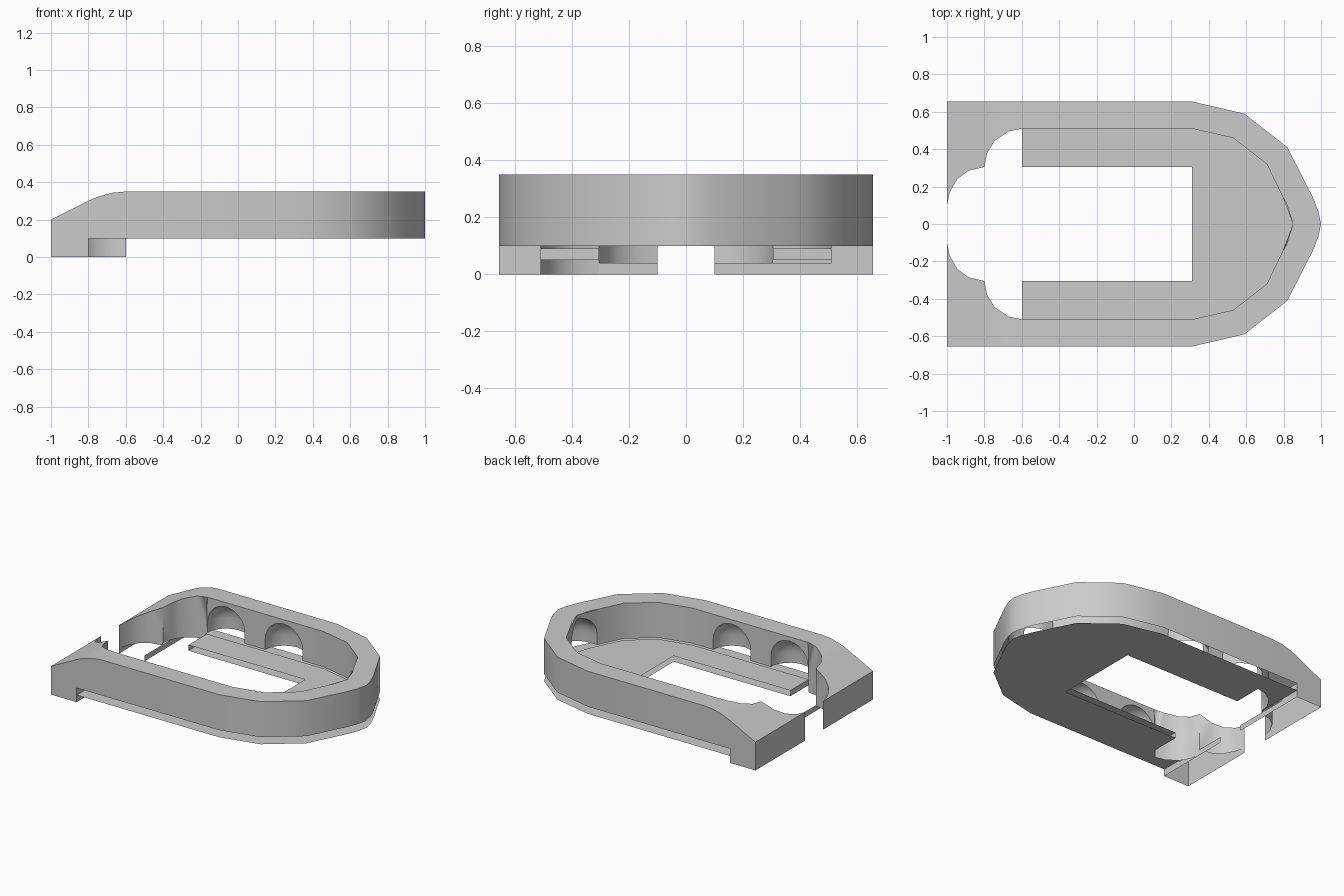
import bpy, bmesh, math
from mathutils import Vector

cube = bpy.data.objects.get("Cube")
if cube:
    bpy.data.objects.remove(cube, do_unlink=True)

grey = bpy.data.materials.new("light_grey")
grey.use_nodes = True
COLOUR = (0.6, 0.6, 0.6, 1)
grey.diffuse_color = COLOUR
grey.node_tree.nodes["Principled BSDF"].inputs["Base Color"].default_value = COLOUR

# Half outlines (y >= 0); the other half is mirrored
SIDE, INNER, TOP, BASE = 0.655, 0.51, 0.35, 0.1
outer_nose = [(0.31, SIDE), (0.59, 0.59), (0.82, 0.41), (0.955, 0.145), (0.985, 0.07), (1, 0)]
inner_nose = [(0.31, INNER), (0.53, 0.46), (0.71, 0.32), (0.795, 0.145), (0.815, 0.11), (0.85, 0)]
big_arc = [(-0.6, INNER), (-0.67, 0.495), (-0.745, 0.445), (-0.785, 0.38), (-0.8, 0.305)]
small_arc = [(-0.8, 0.305), (-0.885, 0.285), (-0.945, 0.24), (-0.985, 0.17), (-1, 0.1)]
R, SPRING = 0.145, 0.175          # pocket radius and arch spring height
POCKETS = (-0.45, 0.0)


def height(x):
    """Top height: flat, then rounding into a straight slope."""
    d = max(0, -0.6 - x)
    return TOP - 1.25 * d * d if d < 0.2 else TOP - 0.05 - 0.5 * (d - 0.2)


def top_of(path):
    return [(x, y, height(x)) for x, y in path]


def at(path, z):
    return [(p[0], p[1], z) for p in path]


def strip(bm, low, high):
    """Quads joining two rows of points."""
    a = [bm.verts.new(p) for p in low]
    b = [bm.verts.new(p) for p in high]
    for i in range(len(a) - 1):
        bm.faces.new((a[i], a[i + 1], b[i + 1], b[i]))


def polygon(bm, pts):
    bm.faces.new([bm.verts.new(p) for p in pts])


def finish(name, bm, mirror=True):
    bmesh.ops.remove_doubles(bm, verts=bm.verts, dist=0.0005)
    bmesh.ops.dissolve_degenerate(bm, edges=bm.edges, dist=0.0002)
    bmesh.ops.recalc_face_normals(bm, faces=bm.faces)
    mesh = bpy.data.meshes.new(name)
    bm.to_mesh(mesh)
    bm.free()
    mesh.materials.append(grey)
    ob = bpy.data.objects.new(name, mesh)
    bpy.context.collection.objects.link(ob)
    bpy.ops.object.select_all(action='DESELECT')
    ob.select_set(True)
    bpy.context.view_layer.objects.active = ob
    bpy.ops.object.shade_smooth_by_angle(angle=math.radians(35))
    if mirror:
        m = ob.modifiers.new("mirror", 'MIRROR')
        m.use_axis = (False, True, False)
    return ob


# Outer wall, with the flat end and the foot reaching the ground
bm = bmesh.new()
slope = [(p[0], SIDE) for p in big_arc]
foot = [(p[0], SIDE) for p in small_arc]
sides = slope[::-1] + outer_nose
strip(bm, at(sides, BASE), top_of(sides))
strip(bm, at(foot, 0), top_of(foot))
end = [(-1, SIDE), (-1, 0.1)]
strip(bm, at(end, 0), top_of(end))
finish("outer_wall", bm)

# Top rim: flat ring plus sloping ends
bm = bmesh.new()
polygon(bm, at([(-0.6, SIDE)] + outer_nose + inner_nose[::-1] + [(-0.6, INNER)], TOP))
for arc in (big_arc, small_arc):
    strip(bm, top_of(arc), top_of([(p[0], SIDE) for p in arc]))
finish("top_rim", bm)

# Inner wall, with arched openings for the pockets
bm = bmesh.new()
STEPS = 12


def arch(steps=STEPS, full=math.pi):
    for i in range(steps + 1):
        a = full * i / steps
        yield R * math.cos(a), SPRING + R * math.sin(a)


edges = [-0.6]
for c in POCKETS:
    edges += [c - R, c + R]
    row = [(c + u, INNER, z) for u, z in arch()]
    strip(bm, row, at(row, TOP))
edges.append(0.31)
for x0, x1 in zip(edges[::2], edges[1::2]):
    part = [(x0, INNER), (x1, INNER)]
    strip(bm, at(part, BASE), at(part, TOP))
strip(bm, at(inner_nose[:4], BASE), at(inner_nose[:4], TOP))
nose_arch = [(0.85 - 0.055 * u / R, u, z) for u, z in arch(STEPS // 2, math.pi / 2)]
strip(bm, nose_arch, at(nose_arch, TOP))
strip(bm, at(big_arc, 0.05), top_of(big_arc))
strip(bm, at(small_arc, 0.035), top_of(small_arc))
finish("inner_wall", bm)


# Domed pockets sunk into the wall
def pocket(bm, centre, along, outward, turn):
    def ring(lat):
        pts = []
        for i in range(STEPS + 1):
            a = turn * i / STEPS
            p = centre + (along * math.cos(a) + outward * math.sin(a)) * R * math.cos(lat)
            pts.append((p.x, p.y, SPRING + R * math.sin(lat)))
        return pts
    strip(bm, at(ring(0), BASE), ring(0))
    for k in range(6):
        strip(bm, ring(math.pi / 12 * k), ring(math.pi / 12 * (k + 1)))


bm = bmesh.new()
X, Y = Vector((1, 0, 0)), Vector((0, 1, 0))
for c in POCKETS:
    pocket(bm, Vector((c, INNER, 0)), X, Y, math.pi)
finish("side_pockets", bm)

bm = bmesh.new()
pocket(bm, Vector((0.85, 0, 0)), Y, X, math.pi / 2)
flat_arch = [(0.85, y, z) for x, y, z in nose_arch]
strip(bm, nose_arch, flat_arch)
strip(bm, [nose_arch[0], flat_arch[0]], at([nose_arch[0], flat_arch[0]], BASE))
finish("nose_pocket", bm)

# Floor: wide underside sheet, smaller upper sheet and the short end faces
hole = [(0.31, 0), (0.31, 0.305), (-0.6, 0.305)]
bm = bmesh.new()
polygon(bm, at([(-0.8, SIDE)] + outer_nose + hole + big_arc, 0.05))
finish("floor_underside", bm)
bm = bmesh.new()
polygon(bm, at(inner_nose + hole + [(-0.6, INNER)], 0.09))
finish("floor_top", bm)
bm = bmesh.new()
lip = [(-0.6, 0.305), (-0.6, INNER)]
strip(bm, at(lip, 0.05), at(lip, 0.09))
finish("floor_end", bm)

# Foot inner faces
bm = bmesh.new()
tall = [(-0.8, INNER), (-0.8, SIDE)]
low = [(-0.8, 0.1), (-0.8, INNER)]
strip(bm, at(tall, 0), at(tall, BASE))
strip(bm, at(low, 0), at(low, 0.04))
finish("foot_inner_face", bm)

# Curved skirt under the right-hand corner only
bm = bmesh.new()
skirt = [(x, -y) for x, y in big_arc]
strip(bm, at(skirt, 0), at(skirt, 0.05))
finish("corner_skirt", bm, mirror=False)
